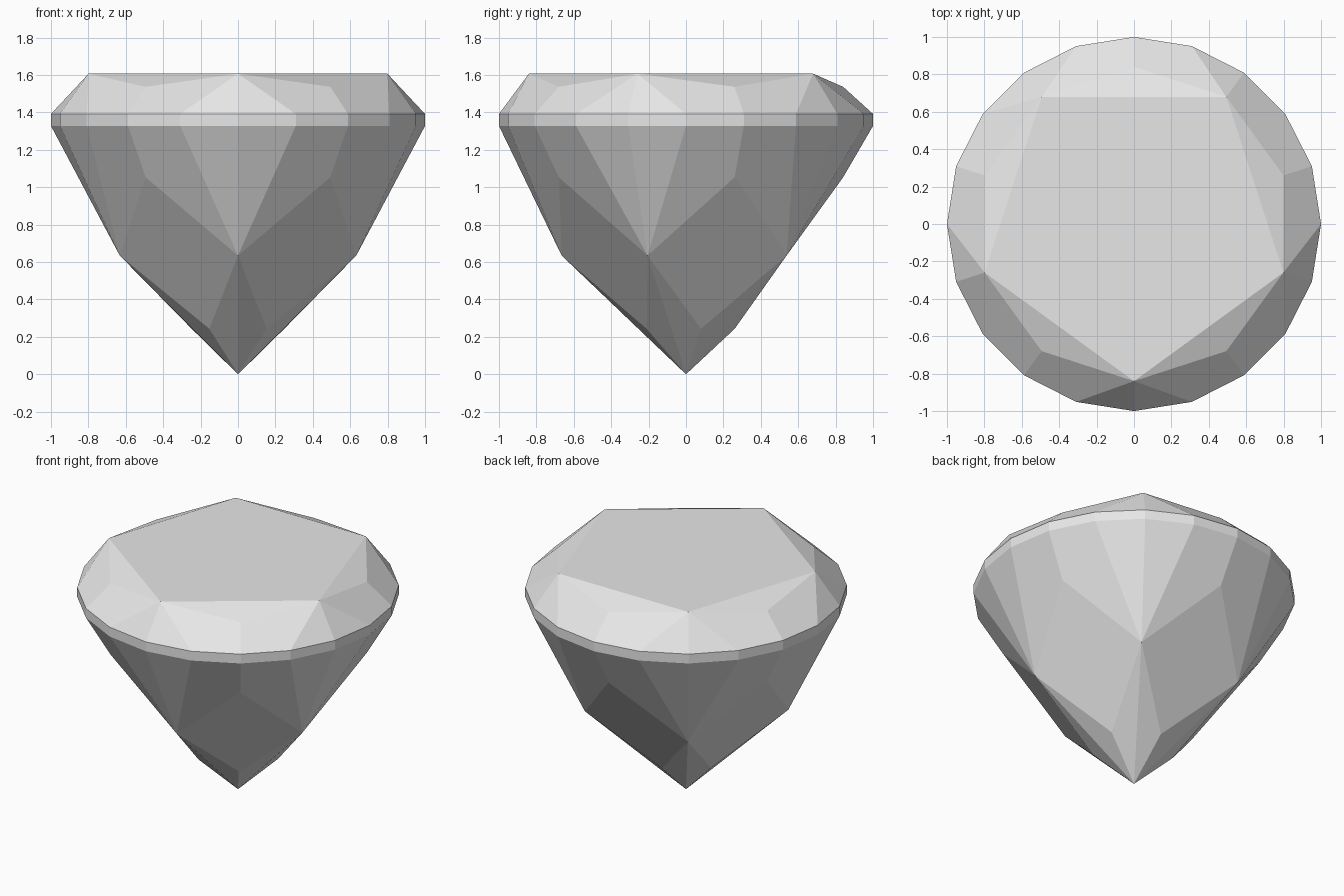
import bpy
import bmesh
from math import cos, sin, radians

cube = bpy.data.objects.get("Cube")
if cube:
    bpy.data.objects.remove(cube, do_unlink=True)

# Pale grey stone material
COLOUR = (0.8, 0.8, 0.8, 1.0)
stone = bpy.data.materials.new("pale_grey_stone")
stone.use_nodes = True
stone.diffuse_color = COLOUR
stone.node_tree.nodes["Principled BSDF"].inputs["Base Color"].default_value = COLOUR

SIDES = 5           # facet groups around the stone
STEPS = 4 * SIDES   # corners of the girdle
bm = bmesh.new()


def ring(count, radius, z, offset=0.0):
    """Evenly spaced vertices, starting at the front plus an offset in degrees."""
    angles = [radians(-90 + offset + 360 * i / count) for i in range(count)]
    return [bm.verts.new((radius * cos(a), radius * sin(a), z)) for a in angles]


half = 180 / SIDES
table = ring(SIDES, 0.84, 1.607)
star = ring(SIDES, 0.84, 1.537, half)
girdle_top = ring(STEPS, 1.0, 1.392)
girdle_low = ring(STEPS, 1.0, 1.328)
upper_pavilion = ring(SIDES, 0.84, 1.053, half)
main_pavilion = ring(SIDES, 0.665, 0.635)
lower_pavilion = ring(SIDES, 0.26, 0.243, half)
tip = bm.verts.new((0, 0, 0))


def girdle_facets(points, mids, girdle, k):
    """Facets joining one main point and its two neighbouring mid points to the girdle."""
    p, g = points[k], 4 * k
    for side, mid in ((1, mids[k]), (-1, mids[k - 1])):
        a, b, c = (girdle[(g + side * i) % STEPS] for i in range(3))
        bm.faces.new((p, a, b))
        bm.faces.new((p, b, c, mid))


# Flat table on top
bm.faces.new(table)

for k in range(SIDES):
    n = (k + 1) % SIDES
    # Crown facets
    girdle_facets(table, star, girdle_top, k)
    bm.faces.new((table[k], star[k], table[n]))
    # Pavilion facets
    girdle_facets(main_pavilion, upper_pavilion, girdle_low, k)
    bm.faces.new((main_pavilion[k], upper_pavilion[k], main_pavilion[n], lower_pavilion[k]))
    bm.faces.new((main_pavilion[k], lower_pavilion[k], tip))
    bm.faces.new((lower_pavilion[k], main_pavilion[n], tip))

# Girdle band
for i in range(STEPS):
    j = (i + 1) % STEPS
    bm.faces.new((girdle_low[i], girdle_low[j], girdle_top[j], girdle_top[i]))

bmesh.ops.recalc_face_normals(bm, faces=bm.faces[:])
mesh = bpy.data.meshes.new("cut_gemstone")
bm.to_mesh(mesh)
bm.free()
mesh.materials.append(stone)
bpy.context.collection.objects.link(bpy.data.objects.new("cut_gemstone", mesh))
